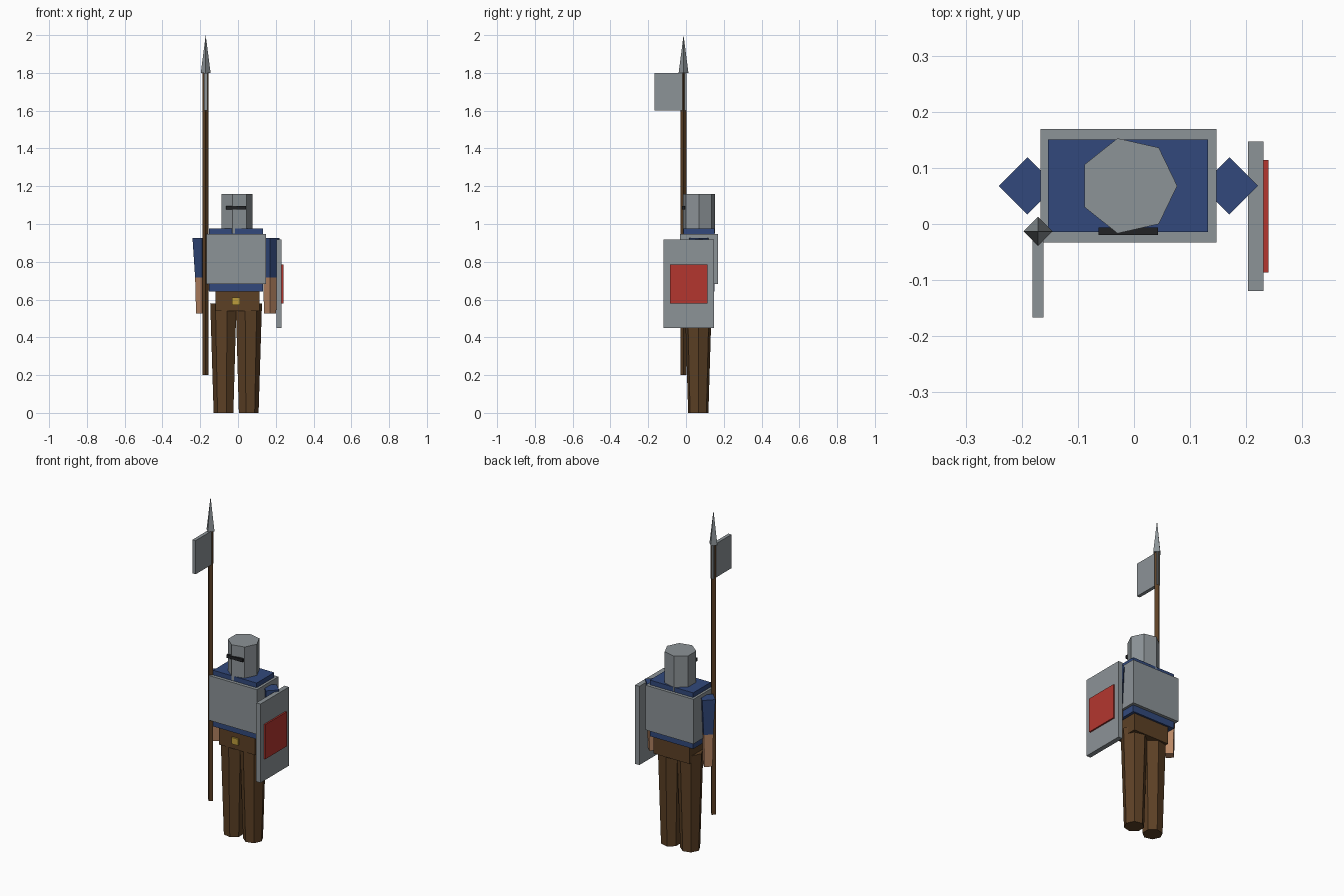
import bpy
import bmesh
from math import cos, sin, tau

cube = bpy.data.objects.get("Cube")
if cube:
    bpy.data.objects.remove(cube, do_unlink=True)


def material(name, *srgb):
    rgba = [((c / 255 + 0.055) / 1.055) ** 2.4 for c in srgb] + [1]
    m = bpy.data.materials.new(name)
    m.use_nodes = True
    m.diffuse_color = rgba
    m.node_tree.nodes["Principled BSDF"].inputs["Base Color"].default_value = rgba
    return m


steel = material("steel grey", 140, 147, 151)
blue = material("cloth blue", 50, 73, 124)
brown = material("leather brown", 92, 64, 37)
skin = material("skin tan", 184, 134, 100)
red = material("shield red", 180, 54, 47)
gold = material("buckle gold", 190, 158, 60)
black = material("slit black", 33, 34, 37)


def finish(name, bm, mat):
    bmesh.ops.recalc_face_normals(bm, faces=bm.faces)
    mesh = bpy.data.meshes.new(name)
    bm.to_mesh(mesh)
    bm.free()
    mesh.materials.append(mat)
    ob = bpy.data.objects.new(name, mesh)
    bpy.context.collection.objects.link(ob)
    return ob


def box(name, mat, xs, ys, zs):
    """Box between the given limits on each axis."""
    bm = bmesh.new()
    bmesh.ops.create_cube(bm, size=1)
    for v in bm.verts:
        v.co = [r[0] if c < 0 else r[1] for c, r in zip(v.co, (xs, ys, zs))]
    return finish(name, bm, mat)


def taper(name, mat, sides, x, y, zs, radii, flip=1):
    """Upright tapered prism with one corner pointing along x."""
    bm = bmesh.new()
    rings = []
    for z, r in zip(zs, radii):
        angles = [tau * i / sides for i in range(sides)]
        rings.append([bm.verts.new((x + flip * r * cos(a), y + r * sin(a), z))
                      for a in angles])
    for i in range(sides):
        j = (i + 1) % sides
        bm.faces.new((rings[0][i], rings[0][j], rings[1][j], rings[1][i]))
    bm.faces.new(rings[0])
    if radii[1] > 0:
        bm.faces.new(rings[1])
    else:
        bmesh.ops.remove_doubles(bm, verts=bm.verts, dist=0.0001)
    return finish(name, bm, mat)


MID_X, MID_Y = -0.01, 0.068

# Body
box("tunic", blue, (-0.153, 0.132), (-0.014, 0.151), (0.642, 0.975))
box("breastplate", steel, (-0.167, 0.147), (-0.033, 0.169), (0.682, 0.947))
box("belt", brown, (-0.12, 0.115), (-0.006, 0.14), (0.54, 0.645))
box("belt_buckle", gold, (-0.032, 0.01), (-0.016, 0), (0.572, 0.61))

# Helmet
taper("helmet", steel, 7, MID_X, MID_Y, (0.95, 1.16), (0.087, 0.087))
box("visor_slit", black, (-0.063, 0.043), (-0.02, -0.006), (1.076, 1.094))

# Limbs
for side, s in (("left", 1), ("right", -1)):
    arm_x = MID_X + s * 0.18
    taper(side + "_leg", brown, 7, MID_X + s * 0.064, MID_Y - 0.003,
          (0, 0.58), (0.055, 0.073), s)
    taper(side + "_sleeve", blue, 4, arm_x, MID_Y, (0.717, 0.927), (0.037, 0.051))
    taper(side + "_forearm", skin, 4, arm_x, MID_Y, (0.525, 0.72), (0.032, 0.037))

# Spear with pennant
SPEAR_X, SPEAR_Y = -0.171, -0.013
taper("spear_shaft", brown, 4, SPEAR_X, SPEAR_Y, (0.2, 1.81), (0.016, 0.016))
taper("spear_head", steel, 4, SPEAR_X, SPEAR_Y, (1.8, 2), (0.026, 0))
box("pennant", steel, (-0.181, -0.161), (-0.167, 0.002), (1.6, 1.8))

# Shield
box("shield", steel, (0.203, 0.231), (-0.119, 0.147), (0.45, 0.917))
box("shield_panel", red, (0.231, 0.24), (-0.086, 0.114), (0.58, 0.785))
